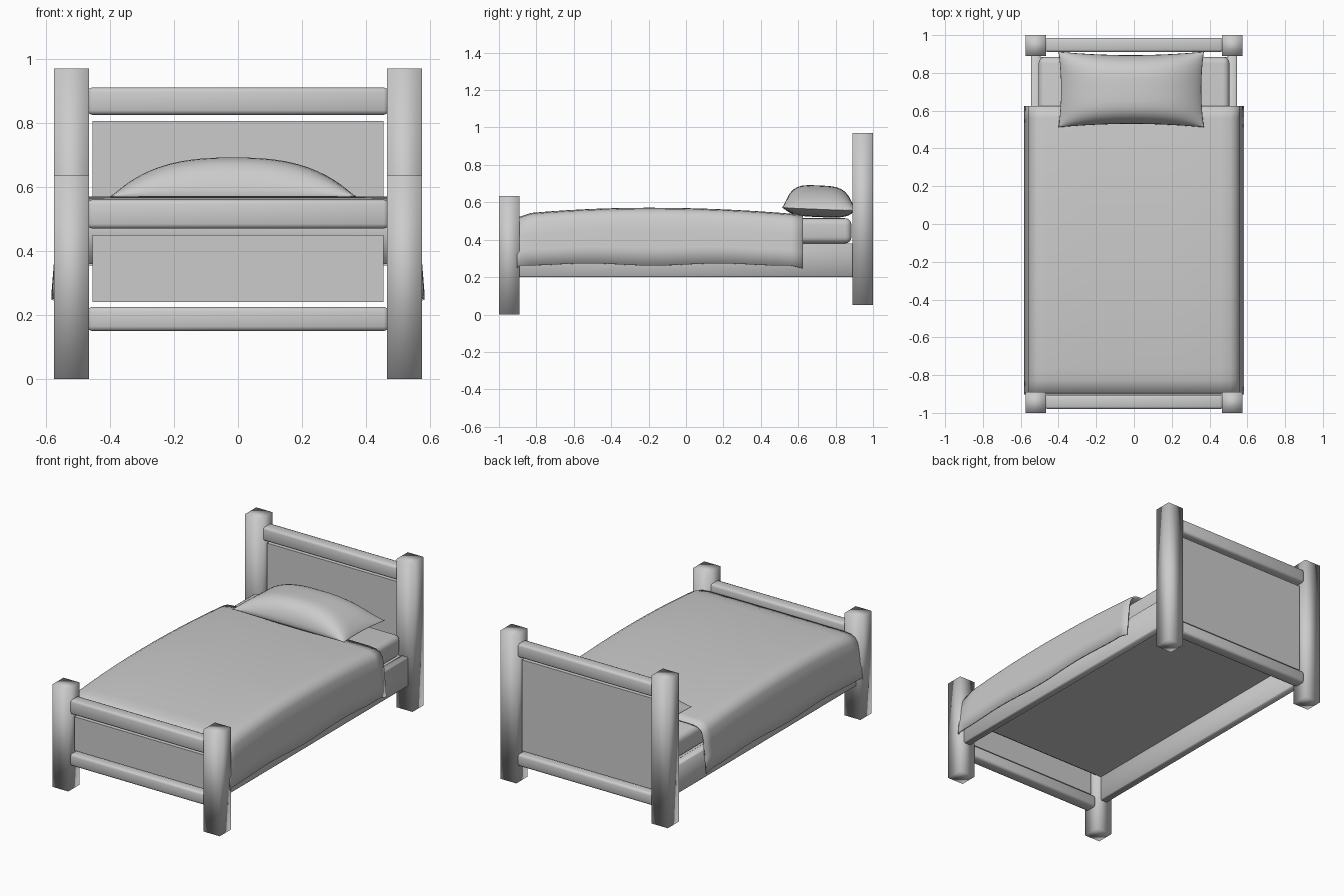
import bpy, bmesh, math

if "Cube" in bpy.data.objects:
    bpy.data.objects.remove(bpy.data.objects["Cube"])

grey = bpy.data.materials.new("soft_grey")
grey.diffuse_color = (0.6, 0.6, 0.6, 1)
grey.use_nodes = True
grey.node_tree.nodes["Principled BSDF"].inputs["Base Color"].default_value = grey.diffuse_color


def finish(name, bm, smooth=True):
    bmesh.ops.recalc_face_normals(bm, faces=bm.faces)
    for f in bm.faces:
        f.smooth = smooth
    me = bpy.data.meshes.new(name)
    bm.to_mesh(me)
    bm.free()
    me.materials.append(grey)
    ob = bpy.data.objects.new(name, me)
    bpy.context.collection.objects.link(ob)
    return ob


def box(name, x, y, z, smooth=True, bevel=0, segments=1):
    """Box from (min, max) ranges, optionally with rounded edges."""
    bm = bmesh.new()
    bmesh.ops.create_cube(bm, size=1)
    for v in bm.verts:
        for i, (a, b) in enumerate((x, y, z)):
            v.co[i] = (a + b) / 2 + v.co[i] * (b - a)
    if bevel:
        bmesh.ops.bevel(bm, geom=bm.edges[:], offset=bevel, segments=segments,
                        profile=0.5, affect='EDGES')
    return finish(name, bm, smooth)


def grid_faces(bm, rows):
    for a, b in zip(rows, rows[1:]):
        for i in range(len(a) - 1):
            bm.faces.new((a[i], a[i + 1], b[i + 1], b[i]))


# Posts and side rails, mirrored left and right
for side, s in (("left", -1), ("right", 1)):
    px = sorted((s * 0.465, s * 0.575))
    box(f"front_post_{side}", px, (-1, -0.89), (0, 0.635))
    box(f"back_post_{side}", px, (0.89, 1), (0.05, 0.97))
    box(f"side_rail_{side}", sorted((s * 0.495, s * 0.545)),
        (-0.9, 0.9), (0.2, 0.38), bevel=0.006)

# Cross rails of the headboard and footboard
span = (-0.47, 0.47)
for name, y, z in (("footboard_top_rail", (-0.98, -0.905), (0.47, 0.56)),
                   ("footboard_bottom_rail", (-0.98, -0.905), (0.15, 0.225)),
                   ("headboard_top_rail", (0.91, 0.985), (0.825, 0.91)),
                   ("headboard_bottom_rail", (0.91, 0.985), (0.15, 0.225))):
    box(name, span, y, z, bevel=0.014, segments=2)

# Flat panels between the rails
box("footboard_panel", (-0.455, 0.455), (-0.955, -0.93), (0.24, 0.45), False)
box("headboard_lower_panel", (-0.455, 0.455), (0.935, 0.96), (0.24, 0.52), False)
box("headboard_upper_panel", (-0.455, 0.455), (0.935, 0.96), (0.52, 0.805), False)

# Bed base and mattress
box("bed_base", (-0.5, 0.5), (-0.89, 0.885), (0.355, 0.38), False)
box("mattress", (-0.505, 0.505), (-0.88, 0.885), (0.38, 0.515),
    bevel=0.035, segments=4)


# Blanket: one cross-section carried along the bed, with a front flap
def crown(y):
    return 0.57 - (0.07 * (y + 0.2) ** 2 if y < -0.2 else 0.055 * (y + 0.2) ** 2)


def blanket_row(bm, y, top, hem):
    half = [(0.582, hem), (0.575, hem + 0.3 * (top - hem)),
            (0.567, hem + 0.6 * (top - hem)), (0.558, top - 0.05),
            (0.54, top - 0.02), (0.51, top - 0.005), (0.46, top), (0.23, top + 0.001)]
    pts = [(-x, z) for x, z in half] + [(0, top + 0.001)] + [(x, z) for x, z in half[::-1]]
    return [bm.verts.new((x, y, z)) for x, z in pts]


bm = bmesh.new()
rows = [blanket_row(bm, -0.903, 0.49, 0.25)]
for i in range(25):
    y = -0.89 + i * 1.515 / 24
    hem = 0.268 + 0.006 * math.sin(9 * y) - (0.018 if i == 24 else 0)
    rows.append(blanket_row(bm, y, crown(y) - (0.015 if i == 0 else 0), hem))
grid_faces(bm, rows)
flap_top = rows[0][4:-4]
flap_end = [bm.verts.new((v.co.x, -0.9, 0.36)) for v in flap_top]
grid_faces(bm, [flap_end, flap_top])
blanket = finish("blanket", bm)
# Keep the cloth facing outward before adding thickness inward
up = sum(p.normal.z * p.area for p in blanket.data.polygons)
if up < 0:
    blanket.data.flip_normals()
thick = blanket.modifiers.new("thickness", 'SOLIDIFY')
thick.thickness = 0.01
thick.offset = -1

# Pillow: puffed sheet with drawn-out corners, top and bottom sharing a seam
bm = bmesh.new()
NX, NY = 28, 18


def pillow_vert(i, j, up):
    u, v = -1 + 2 * i / NX, -1 + 2 * j / NY
    u, v = math.sin(u * math.pi / 2), math.sin(v * math.pi / 2)
    puff = (1 - abs(u) ** 2.6) ** 0.8 * (1 - v ** 4) ** 0.6
    x = -0.015 + 0.385 * u * (1 - 0.035 * (1 - v * v))
    y = 0.712 + 0.2 * v * (1 - 0.09 * (1 - u * u))
    z = 0.563 - 0.008 * v
    return bm.verts.new((x, y, z + (0.127 if up else -0.042) * puff))


for up in (True, False):
    grid_faces(bm, [[pillow_vert(i, j, up) for i in range(NX + 1)]
                    for j in range(NY + 1)])
bmesh.ops.remove_doubles(bm, verts=bm.verts[:], dist=0.0004)
finish("pillow", bm)
